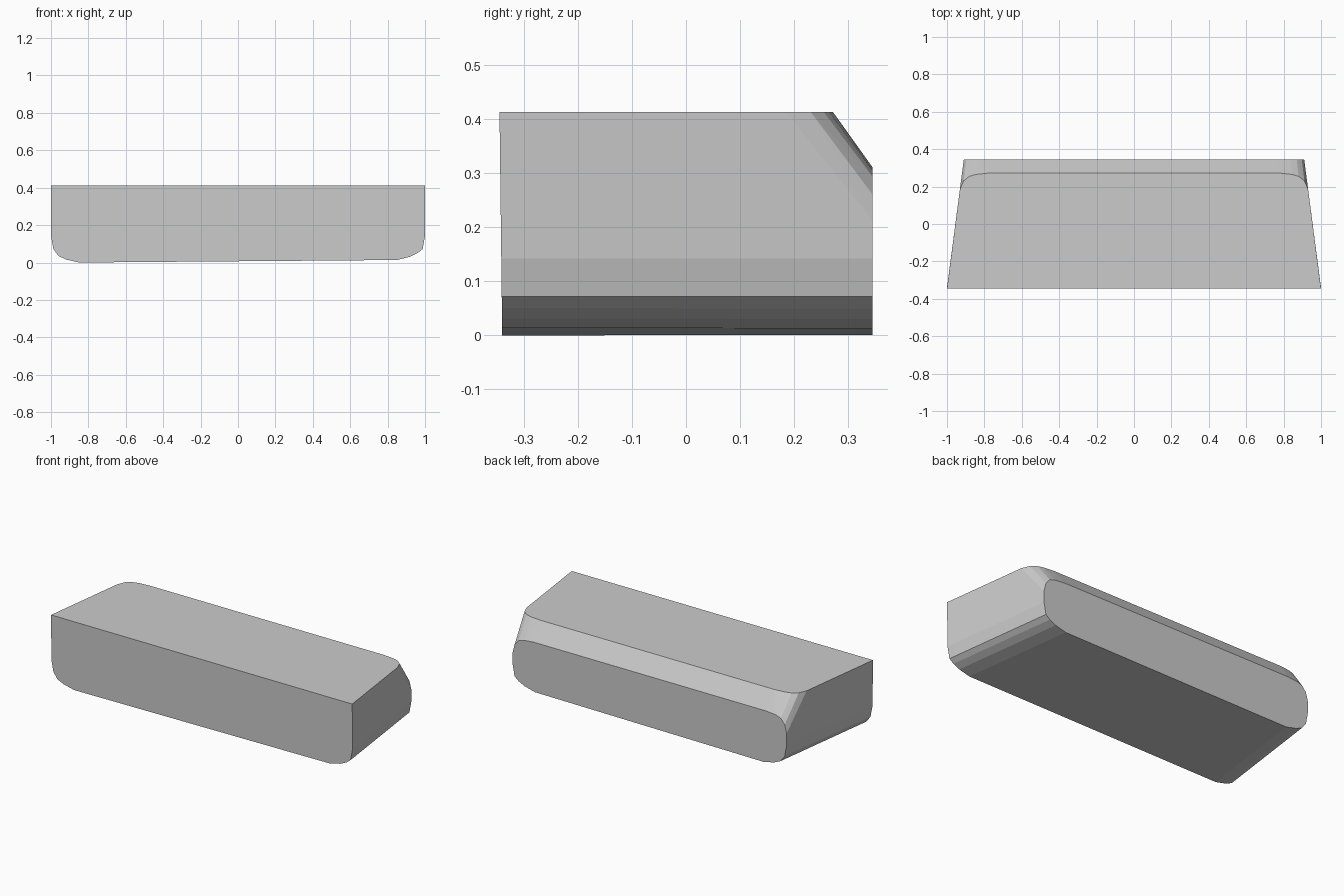
import bpy, bmesh, math

if "Cube" in bpy.data.objects:
    bpy.data.objects.remove(bpy.data.objects["Cube"])

bm = bmesh.new()
TOP = 0.413

# Lower rounded corner: inset from the side, height above the base
CORNER = [(0.0, 0.142), (0.013, 0.072), (0.04, 0.036), (0.08, 0.017), (0.15, 0.0)]


def base(x):
    """The underside rises slightly from left to right."""
    return 0.008 * (x + 0.85)


for s in (-1, 1):
    # Front face: square on top, rounded below, leaning very slightly
    bm.verts.new((s, -0.345, TOP))
    for inset, z in CORNER:
        x = s * (1.0 - inset)
        zz = z if z > 0.05 else z + base(x)
        bm.verts.new((x, -0.345 + 0.005 * (1 - zz / TOP), max(zz, 0)))

    # Back face: the same lower corner on a narrower width
    for inset, z in CORNER:
        x = s * (0.91 - inset)
        zz = z if z > 0.05 else z + base(x)
        bm.verts.new((x, 0.345, max(zz, 0)))

    # Sloped back upper edge with rounded ends: top outline and back outline
    for x, y in [(0.931, 0.185), (0.911, 0.231), (0.88, 0.255), (0.845, 0.265), (0.78, 0.272)]:
        bm.verts.new((s * x, y, TOP))
    for x, z in [(0.91, 0.212), (0.897, 0.261), (0.87, 0.294), (0.835, 0.305), (0.77, 0.311)]:
        bm.verts.new((s * x, 0.345, z))

# Skin the profiles into one closed solid
bmesh.ops.convex_hull(bm, input=bm.verts[:])
bmesh.ops.delete(bm, geom=[v for v in bm.verts if not v.link_faces], context='VERTS')
bmesh.ops.dissolve_limit(bm, angle_limit=math.radians(0.5), verts=bm.verts[:], edges=bm.edges[:])
bmesh.ops.recalc_face_normals(bm, faces=bm.faces[:])

mesh = bpy.data.meshes.new("tapered_block")
bm.to_mesh(mesh)
bm.free()
bpy.context.collection.objects.link(bpy.data.objects.new("tapered_block", mesh))
